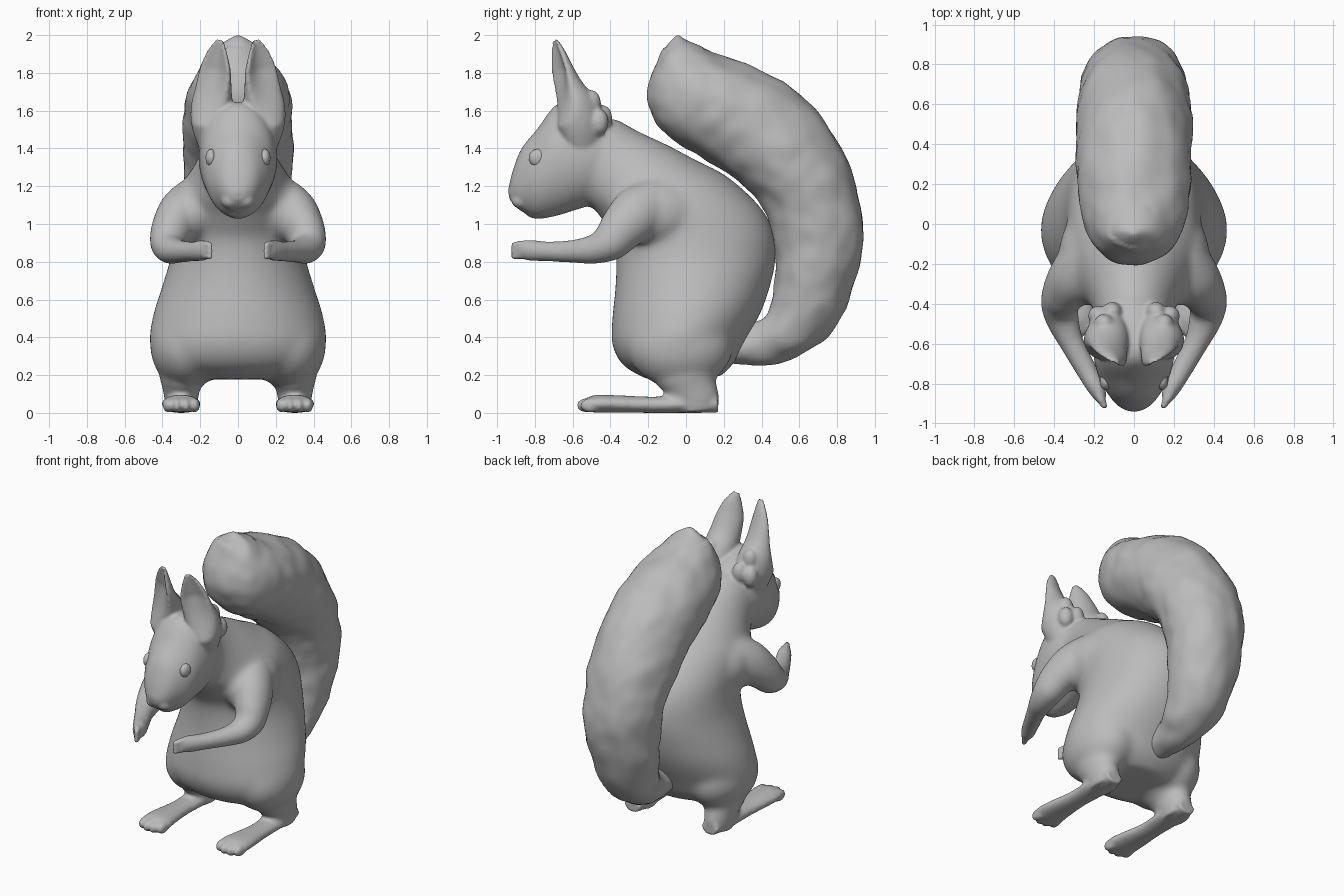
import bpy, bmesh, math
from mathutils import Vector, Matrix, noise

if "Cube" in bpy.data.objects:
    bpy.data.objects.remove(bpy.data.objects["Cube"])

grey = bpy.data.materials.new("plain_grey")
grey.diffuse_color = (0.5, 0.5, 0.5, 1)
grey.use_nodes = True
grey.node_tree.nodes["Principled BSDF"].inputs["Base Color"].default_value = grey.diffuse_color


def spline(stations, steps):
    """Catmull-Rom interpolation of (centre, side axis, depth axis) stations."""
    rows = []
    last = len(stations) - 1
    for i in range(last):
        quad = [stations[min(max(i + k, 0), last)] for k in (-1, 0, 1, 2)]
        for s in range(steps):
            t = s / steps
            rows.append([0.5 * (2 * b + (c - a) * t + (2 * a - 5 * b + 4 * c - d) * t * t
                                + (3 * b - a - 3 * c + d) * t ** 3)
                         for a, b, c, d in zip(*quad)])
    rows.append(stations[last])
    return rows


def loft(bm, stations, steps=6, sides=64, dent=0.0):
    rows = spline(stations, steps)
    rings = []
    for i, (c, u, v) in enumerate(rows):
        hollow = dent * min(1, max(0, 2.5 * i / len(rows) - 0.6))
        ring = []
        for k in range(sides):
            a = 2 * math.pi * k / sides
            depth = math.sin(a) + hollow * max(0, -math.sin(a)) ** 2
            ring.append(bm.verts.new(c + u * math.cos(a) + v * depth))
        rings.append(ring)
    for r0, r1 in zip(rings, rings[1:]):
        for k in range(sides):
            j = (k + 1) % sides
            bm.faces.new((r0[k], r0[j], r1[j], r1[k]))
    bm.faces.new(rings[0][::-1])
    bm.faces.new(rings[-1])


def midline(rows):
    """Stations from two profile points (y, z) (y, z) and a half width."""
    out = []
    for y0, z0, y1, z1, w in rows:
        p, q = Vector((0, y0, z0)), Vector((0, y1, z1))
        out.append(((p + q) / 2, Vector((w, 0, 0)), (q - p) / 2))
    return out


def limb(rows, side, turn=0.0):
    """Stations from x, y, z, half width, half depth, square to the path."""
    pts = [Vector((r[0] * side, r[1], r[2])) for r in rows]
    out = []
    for i, r in enumerate(rows):
        t = (pts[min(i + 1, len(pts) - 1)] - pts[max(i - 1, 0)]).normalized()
        x = Vector((1, 0, 0))
        u = Matrix.Rotation(turn * side, 3, t) @ (x - t * t.x).normalized()
        out.append((pts[i], u * r[3], t.cross(u) * r[4]))
    return out


def blob(bm, centre, radii):
    m = Matrix.Translation(centre) @ Matrix.Diagonal((*radii, 1))
    bmesh.ops.create_uvsphere(bm, u_segments=32, v_segments=16, radius=1, matrix=m)


def finish(bm, name, voxel=0, iterations=0):
    bmesh.ops.recalc_face_normals(bm, faces=bm.faces[:])
    for f in bm.faces:
        f.smooth = True
    me = bpy.data.meshes.new(name)
    bm.to_mesh(me)
    bm.free()
    me.materials.append(grey)
    ob = bpy.data.objects.new(name, me)
    bpy.context.collection.objects.link(ob)
    if voxel:
        fuse = ob.modifiers.new("fuse", 'REMESH')
        fuse.mode = 'VOXEL'
        fuse.voxel_size = voxel
        fuse.use_smooth_shade = True
        soften = ob.modifiers.new("soften", 'SMOOTH')
        soften.factor = 0.5
        soften.iterations = iterations
    return ob


def head_and_limbs(bm):
    # Head
    loft(bm, midline([
        (-.42, 1.22, -.35, 1.50, .15), (-.50, 1.11, -.42, 1.57, .19),
        (-.60, 1.07, -.55, 1.63, .208), (-.70, 1.04, -.68, 1.635, .198),
        (-.78, 1.03, -.79, 1.50, .17), (-.85, 1.055, -.87, 1.40, .125),
        (-.90, 1.09, -.915, 1.29, .085), (-.935, 1.13, -.94, 1.19, .035)]))
    for s in (1, -1):
        # Arm from shoulder to hand
        loft(bm, limb([
            (.10, .0, 1.10, .12, .14), (.20, -.13, 1.10, .14, .16), (.295, -.26, 1.05, .13, .145),
            (.35, -.345, .97, .11, .12), (.37, -.41, .90, .095, .10), (.355, -.49, .866, .08, .077),
            (.31, -.60, .855, .06, .06), (.24, -.73, .855, .052, .052),
            (.19, -.82, .86, .045, .055), (.165, -.875, .865, .03, .045)], s))
        # Lower leg
        loft(bm, limb([(.28, -.02, .32, .14, .20), (.295, .0, .21, .125, .17),
                       (.30, .035, .13, .10, .13), (.30, .055, .07, .088, .12),
                       (.30, .06, .008, .075, .11)], s))
        # Foot
        loft(bm, limb([(.30, .17, .05, .06, .05), (.30, 0, .045, .08, .045),
                       (.305, -.20, .043, .075, .043), (.305, -.38, .048, .095, .046),
                       (.30, -.48, .048, .102, .046), (.30, -.54, .038, .085, .032)], s))


# Rough form: torso up to the neck, haunches and limbs, strongly softened
bm = bmesh.new()
loft(bm, midline([
    (-.20, .175, .18, .19, .25), (-.33, .25, .25, .26, .42), (-.39, .36, .315, .38, .468),
    (-.39, .50, .395, .53, .45), (-.375, .65, .445, .67, .405), (-.37, .80, .475, .82, .36),
    (-.385, .92, .46, .97, .34), (-.43, 1.0, .385, 1.10, .335), (-.47, 1.06, .22, 1.25, .32),
    (-.51, 1.10, .05, 1.34, .28), (-.53, 1.12, -.10, 1.42, .24),
    (-.56, 1.14, -.25, 1.49, .205), (-.60, 1.15, -.37, 1.56, .185)]))
for s in (1, -1):
    blob(bm, (.265 * s, -.03, .35), (.20, .28, .22))
    blob(bm, (.23 * s, -.17, 1.06), (.15, .24, .18))
head_and_limbs(bm)
rough = finish(bm, "rough_form", 0.014, 30)

# Final skin: softened form plus crisp limbs and small features
bm = bmesh.new()
bpy.context.view_layer.update()
bm.from_object(rough, bpy.context.evaluated_depsgraph_get())
bpy.data.objects.remove(rough)
head_and_limbs(bm)
# Nose tip and chin
blob(bm, (0, -.915, 1.17), (.035, .028, .03))
blob(bm, (0, -.78, 1.06), (.06, .07, .033))
for s in (1, -1):
    # Muzzle pad
    blob(bm, (.04 * s, -.875, 1.125), (.05, .05, .045))
    # Ear, hollow towards the front and outside
    loft(bm, limb([
        (.12, -.53, 1.36, .06, .08), (.135, -.545, 1.50, .095, .125),
        (.14, -.585, 1.61, .11, .125), (.13, -.632, 1.72, .10, .085),
        (.12, -.665, 1.82, .088, .06), (.11, -.685, 1.91, .058, .04),
        (.095, -.70, 1.975, .02, .02)], s, math.radians(28)), sides=48, dent=1.2)
    # Fur tufts behind the ear
    for x, y, z in ((.18, -.46, 1.54), (.11, -.44, 1.56), (.15, -.50, 1.64), (.19, -.54, 1.55)):
        blob(bm, (x * s, y, z), (.05, .05, .07))
    # Fingers
    for z in (.832, .863, .893):
        loft(bm, limb([(.19, -.83, z, .025, .02), (.165, -.88, z, .022, .02),
                       (.142, -.925, z - .008, .014, .014)], s), sides=12)
    # Toes
    for i in range(4):
        y = -.505 if i in (0, 3) else -.525
        blob(bm, ((.229 + .047 * i) * s, y, .04), (.028, .055, .039))
finish(bm, "body", 0.01, 8)

# Tail with gently lumpy fur
bm = bmesh.new()
loft(bm, midline([
    (.22, .42, .22, .26, .08), (.34, .47, .42, .25, .11), (.42, .52, .62, .31, .16),
    (.46, .62, .80, .47, .20), (.475, .78, .905, .74, .235), (.46, .94, .945, .98, .26),
    (.40, 1.09, .90, 1.19, .275), (.29, 1.22, .83, 1.38, .285), (.17, 1.30, .73, 1.55, .285),
    (.03, 1.385, .58, 1.71, .285), (-.08, 1.45, .38, 1.82, .28), (-.16, 1.53, .20, 1.89, .255),
    (-.20, 1.65, .07, 1.945, .20), (-.185, 1.78, .0, 1.975, .14),
    (-.13, 1.90, -.03, 1.995, .06), (-.09, 1.96, -.05, 1.998, .02)]))
bmesh.ops.recalc_face_normals(bm, faces=bm.faces[:])
bm.normal_update()
for v in bm.verts:
    if v.co.z < 1.93:
        v.co += v.normal * (noise.noise(v.co * 5) * 0.014 + noise.noise(v.co * 11) * 0.008)
finish(bm, "tail")

# Eyes
for s, name in ((1, "eye_right"), (-1, "eye_left")):
    bm = bmesh.new()
    blob(bm, (.142 * s, -.785, 1.35), (.03, .047, .047))
    finish(bm, name)
